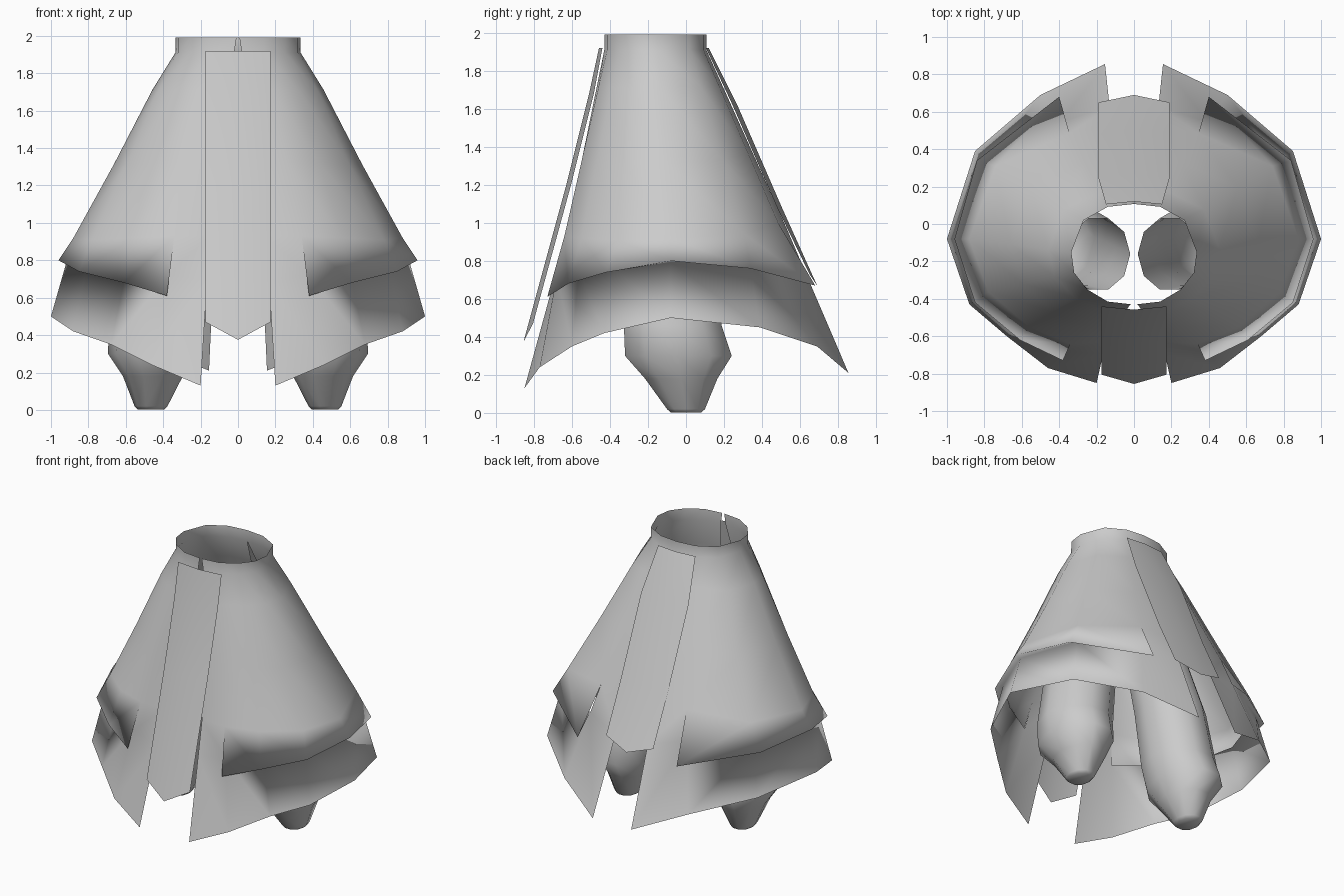
import bpy, bmesh, math
from mathutils import Vector

if "Cube" in bpy.data.objects:
    bpy.data.objects.remove(bpy.data.objects["Cube"])

cloth = bpy.data.materials.new("grey_cloth")
cloth.diffuse_color = (0.6, 0.6, 0.6, 1)
cloth.use_nodes = True
cloth.node_tree.nodes["Principled BSDF"].inputs["Base Color"].default_value = cloth.diffuse_color


def add_object(name, bm, mirror=True):
    bmesh.ops.remove_doubles(bm, verts=bm.verts, dist=0.0005)
    for f in bm.faces:
        f.smooth = True
    me = bpy.data.meshes.new(name)
    bm.to_mesh(me)
    bm.free()
    me.materials.append(cloth)
    ob = bpy.data.objects.new(name, me)
    bpy.context.collection.objects.link(ob)
    if mirror:
        m = ob.modifiers.new("mirror", 'MIRROR')
        m.use_clip = True
        m.merge_threshold = 0.001
    return ob


def sheet(bm, rows, skip=lambda r, c: False, closed=False):
    """Quads between rows of points, rows running down, points counter-clockwise."""
    grid = [[bm.verts.new(p) for p in row] for row in rows]
    n = len(rows[0])
    for r in range(len(rows) - 1):
        for c in range(n if closed else n - 1):
            if not skip(r, c):
                d = (c + 1) % n
                bm.faces.new((grid[r][c], grid[r + 1][c], grid[r + 1][d], grid[r][d]))
    return grid


def vecs(points):
    return [Vector(p) for p in points]


def blend(a, b, t, swell=0.0):
    out = []
    for p, q in zip(a, b):
        v = p.lerp(q, t)
        v.x *= 1 + swell
        out.append(v)
    return out


# Skirt: half outline from the front slit round to the back slit
waist = vecs([(.008, -.43, 1.99), (.14, -.415, 1.99), (.25, -.35, 1.99), (.32, -.26, 1.99),
              (.335, -.15, 1.99), (.27, .02, 1.99), (.14, .092, 1.99), (0, .107, 1.99)])
neck = [Vector((p.x, p.y, 1.91)) for p in waist]
neck[0].x = .02
ridge = vecs([(.15, -.63, .93), (.34, -.64, .93), (.56, -.55, .92), (.78, -.36, .91),
              (.88, -.08, .92), (.74, .31, .94), (.345, .485, 1.0), (.12, .53, .97)])
hem = vecs([(.2, -.85, .13), (.46, -.77, .24), (.68, -.60, .35), (.88, -.43, .42),
            (1.0, -.08, .50), (.85, .39, .45), (.50, .69, .35), (.155, .855, .21)])
flap_hem = vecs([(.38, -.73, .61), (.61, -.62, .68), (.85, -.42, .74),
                 (.96, -.08, .80), (.84, .34, .76), (.40, .68, .67)])
under = blend(ridge, hem, .3)

bm = bmesh.new()
rows = [waist, neck, blend(neck, ridge, .2, .03), blend(neck, ridge, .6), ridge, under, hem]
sheet(bm, rows, skip=lambda r, c: r == 4 and 1 <= c <= 5)
# Overhanging upper tier, folded back under itself
sheet(bm, [ridge[1:7], flap_hem, under[1:7]])
add_object("tiered_skirt", bm)

# Front panel, slightly bowed, with a pointed end
bm = bmesh.new()
sheet(bm, [[(0, yc, zc), (.175, ys, zs)] for yc, zc, ys, zs in
           ((-.458, 1.92, -.44, 1.92), (-.51, 1.68, -.485, 1.68),
            (-.63, 1.2, -.605, 1.2), (-.855, .375, -.805, .47))])
add_object("front_panel", bm)

# Back panel
bm = bmesh.new()
sheet(bm, [[(w, ys, zs), (0, yc, zc)] for w, ys, zs, yc, zc in
           ((.15, .105, 1.92, .12, 1.92), (.19, .245, 1.62, .27, 1.62),
            (.19, .48, 1.08, .505, 1.08), (.19, .65, .73, .69, .67))])
add_object("back_panel", bm)

# Trouser legs: stacked oval rings, gathered at the ankle
SIDES = 10
bm = bmesh.new()
rings = []
for cx, cy, z, rx, ry in ((.19, -.16, 1.6, .17, .20), (.30, -.12, 1.2, .20, .22),
                          (.39, -.09, .85, .23, .25), (.45, -.07, .46, .24, .27),
                          (.47, -.04, .30, .225, .295), (.455, -.025, .18, .16, .20),
                          (.465, 0, .02, .088, .105), (.465, 0, .002, .07, .085)):
    rings.append([(cx + rx * math.cos(a), cy + ry * math.sin(a), z)
                  for a in (2 * math.pi * i / SIDES for i in range(SIDES))])
grid = sheet(bm, rings, closed=True)
bm.faces.new(list(reversed(grid[-1])))
add_object("trouser_legs", bm)
